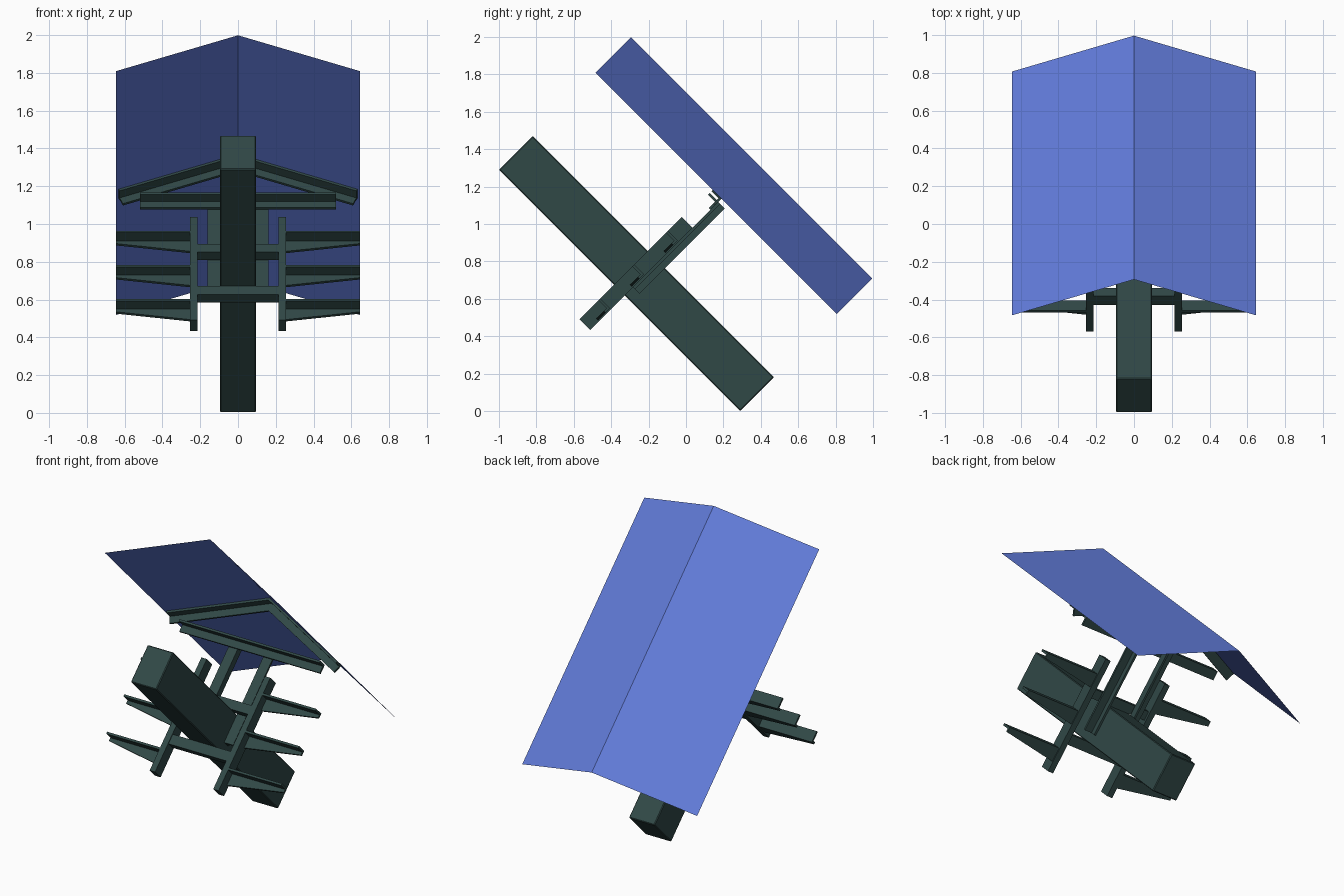
import bpy, bmesh, math
from mathutils import Matrix

if "Cube" in bpy.data.objects:
    bpy.data.objects.remove(bpy.data.objects["Cube"])

# Built upright as (x, u along beam, v up), then tipped 45 degrees about x
TILT = Matrix.Rotation(math.radians(-45), 4, 'X')


def material(name, rgb):
    m = bpy.data.materials.new(name)
    m.diffuse_color = (*rgb, 1)
    m.use_nodes = True
    m.node_tree.nodes["Principled BSDF"].inputs["Base Color"].default_value = m.diffuse_color
    return m


STEEL = material("dark_steel", (0.03, 0.065, 0.062))
BLUE = material("blue_sheet", (0.12, 0.2, 0.7))


def finish(name, bm, mat, mirror=False, bevel=0):
    if bm.faces and mat is STEEL:
        bmesh.ops.recalc_face_normals(bm, faces=bm.faces)
    me = bpy.data.meshes.new(name)
    bm.to_mesh(me)
    bm.free()
    me.materials.append(mat)
    ob = bpy.data.objects.new(name, me)
    bpy.context.collection.objects.link(ob)
    ob.matrix_world = TILT
    if mirror:
        ob.modifiers.new("mirror", 'MIRROR').use_axis = (True, False, False)
    if bevel:
        b = ob.modifiers.new("bevel", 'BEVEL')
        b.width, b.segments = bevel, 1
    return ob


def loft(name, ring0, ring1, mirror=False, caps=(True, True), bevel=0):
    """Solid between two matching rings of points."""
    bm = bmesh.new()
    a = [bm.verts.new(p) for p in ring0]
    b = [bm.verts.new(p) for p in ring1]
    n = len(a)
    for i in range(n):
        j = (i + 1) % n
        bm.faces.new((a[i], a[j], b[j], b[i]))
    if caps[0]:
        bm.faces.new(a)
    if caps[1]:
        bm.faces.new(b)
    return finish(name, bm, STEEL, mirror, bevel)


def box(name, x, u, v, mirror=False, bevel=0):
    def ring(px):
        return [(px, u[0], v[0]), (px, u[1], v[0]), (px, u[1], v[1]), (px, u[0], v[1])]
    return loft(name, ring(x[0]), ring(x[1]), mirror, bevel=bevel)


def angle(u0, u1, depth, t=0.014):
    """L section as (u, distance below top): flange on top, web at the back."""
    return [(u0, 0), (u1, 0), (u1, depth), (u1 - t, depth), (u1 - t, t), (u0, t)]


# Main beam
box("main_beam", (-0.095, 0.095), (-1.619, 0.205), (0.205, 0.46), bevel=0.005)

# Folded roof sheet
bm = bmesh.new()
front = [bm.verts.new((x, -1.621, v)) for x, v in ((-0.647, 0.937), (0, 1.206), (0.647, 0.937))]
back = [bm.verts.new((p.co.x, 0.204, p.co.z)) for p in front]
for i in range(2):
    bm.faces.new((front[i], front[i + 1], back[i + 1], back[i]))
finish("roof_sheet", bm, BLUE)

# Side posts and the two cross bars clamping the beam
box("side_posts", (0.215, 0.255), (-0.75, -0.668), (-0.055, 0.718), mirror=True)
box("lower_cross_bar", (-0.215, 0.215), (-0.745, -0.685), (0.14, 0.205))
box("upper_cross_bar", (-0.215, 0.215), (-0.745, -0.685), (0.46, 0.52))

# Tapered angle brackets
for k, top in enumerate((0.102, 0.358, 0.613)):
    rings = [[(x, u, top - d) for u, d in angle(-0.75, -0.675, depth)]
             for x, depth in ((0.255, 0.092), (0.647, 0.034))]
    loft(f"bracket_pair_{k + 1}", *rings, mirror=True)

# Angle uprights carrying the roof frame
sec = [(0.095, -0.668), (0.162, -0.668), (0.162, -0.654),
       (0.109, -0.654), (0.109, -0.62), (0.095, -0.62)]
loft("roof_uprights", [(x, u, 0.268) for x, u in sec],
     [(x, u, 0.912) for x, u in sec], mirror=True)

# Horizontal tie under the roof
tie = angle(-0.735, -0.668, 0.06)
loft("roof_tie", [(-0.52, u, 0.914 - d) for u, d in tie],
     [(0.52, u, 0.914 - d) for u, d in tie])

# Sloping rafters, mitred at the ridge and cut square at the eaves
slope = math.atan2(0.269, 0.647)
s, c = math.sin(slope), math.cos(slope)
raf = angle(-0.735, -0.668, 0.06)
loft("rafters", [(0, u, 1.203 - d / c) for u, d in raf],
     [(0.632 - d * s, u, 1.203 - 0.632 * s / c - d * c) for u, d in raf],
     mirror=True, caps=(False, True))
